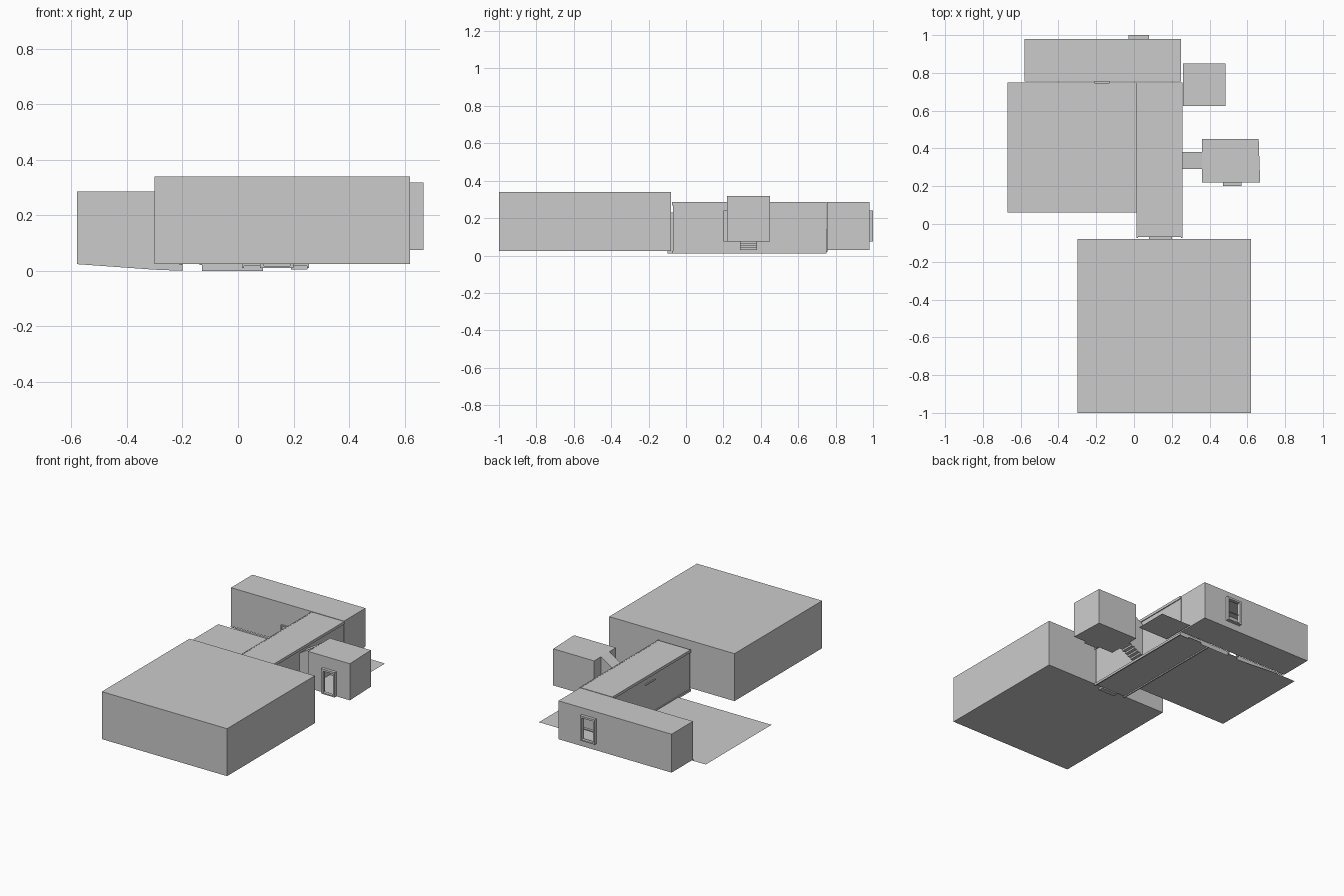
import bpy, bmesh

if "Cube" in bpy.data.objects:
    bpy.data.objects.remove(bpy.data.objects["Cube"])


def finish(name, bm, merge=True):
    if merge:
        bmesh.ops.remove_doubles(bm, verts=bm.verts, dist=1e-5)
    me = bpy.data.meshes.new(name)
    bm.to_mesh(me)
    bm.free()
    ob = bpy.data.objects.new(name, me)
    bpy.context.collection.objects.link(ob)
    return ob


def face(bm, pts):
    bm.faces.new([bm.verts.new(p) for p in pts])


def add_box(bm, x0, x1, y0, y1, z0, z1):
    vs = bmesh.ops.create_cube(bm, size=1)["verts"]
    for v in vs:
        v.co = (x1 if v.co.x > 0 else x0, y1 if v.co.y > 0 else y0, z1 if v.co.z > 0 else z0)


def boxes(name, items):
    bm = bmesh.new()
    for b in items:
        add_box(bm, *b)
    return finish(name, bm, False)


def plane(name, x0, x1, y0, y1, z):
    bm = bmesh.new()
    face(bm, [(x0, y0, z), (x1, y0, z), (x1, y1, z), (x0, y1, z)])
    return finish(name, bm)


def room(name, x0, x1, y0, y1, z0, z1, holes):
    """Hollow room of single walls; holes maps a side to (start, end, bottom, top)."""
    bm = bmesh.new()
    face(bm, [(x0, y0, z1), (x1, y0, z1), (x1, y1, z1), (x0, y1, z1)])
    face(bm, [(x0, y1, z0), (x1, y1, z0), (x1, y0, z0), (x0, y0, z0)])
    sides = {"-y": (x0, x1, lambda a, z: (a, y0, z)), "+y": (x0, x1, lambda a, z: (a, y1, z)),
             "-x": (y0, y1, lambda a, z: (x0, a, z)), "+x": (y0, y1, lambda a, z: (x1, a, z))}
    for side, (a0, a1, at) in sides.items():
        rects = [(a0, a1, z0, z1)]
        if side in holes:
            h0, h1, hb, ht = holes[side]
            rects = [(a0, h0, z0, z1), (h1, a1, z0, z1), (h0, h1, ht, z1), (h0, h1, z0, hb)]
        for p, q, b, t in rects:
            if q - p < 1e-4 or t - b < 1e-4:
                continue
            pts = [at(p, b), at(q, b), at(q, t), at(p, t)]
            face(bm, pts if side in ("-y", "+x") else pts[::-1])
    return finish(name, bm)


def door_frame(name, x0, x1, y0, y1, z0, z1, w=0.013, sill=True):
    parts = [(x0, x0 + w, y0, y1, z0, z1), (x1 - w, x1, y0, y1, z0, z1),
             (x0 + w, x1 - w, y0, y1, z1 - w, z1)]
    if sill:
        parts.append((x0 + w, x1 - w, y0, y1, z0, z0 + w * 0.6))
    boxes(name, parts)


# Main hall and its doorway to the corridor
room("main_hall", -0.30, 0.62, -1.0, -0.08, 0.025, 0.34, {"+y": (0.09, 0.19, 0.025, 0.22)})
door_frame("hall_door_frame", 0.08, 0.20, -0.10, -0.068, 0.01, 0.23)

# Corridor with top and base trims along both sides
room("corridor", 0.02, 0.25, -0.07, 0.75, 0.018, 0.285,
     {"+x": (0.29, 0.38, 0.018, 0.25), "-y": (0.09, 0.19, 0.018, 0.22), "+y": (0.09, 0.19, 0.018, 0.22)})
boxes("corridor_trim", [(x, x + 0.008, -0.075, 0.75, z, z + h)
                        for x in (0.014, 0.248) for z, h in ((0.01, 0.015), (0.268, 0.018))])
boxes("corridor_wall_ledge", [(0.012, 0.02, 0.30, 0.40, 0.228, 0.233)])

# Rear block with a framed rear door and a patio door
room("rear_block", -0.58, 0.25, 0.755, 0.98, 0.03, 0.285,
     {"+y": (-0.017, 0.067, 0.085, 0.225), "-y": (-0.20, -0.13, 0.03, 0.13)})
door_frame("rear_door_frame", -0.03, 0.08, 0.975, 1.0, 0.075, 0.24)
boxes("rear_door_rail", [(-0.017, 0.067, 0.978, 0.985, 0.145, 0.15)])
door_frame("patio_door_frame", -0.21, -0.13, 0.744, 0.757, 0.02, 0.14, 0.008, False)

# Thin ground planes
plane("west_patio", -0.67, 0.015, 0.06, 0.75, 0.02)
plane("east_patio", 0.26, 0.485, 0.625, 0.85, 0.03)

# Foundation skirt below the rear block, interrupted at the patio door
bm = bmesh.new()
for profile in ([(-0.58, 0.024), (-0.30, 0.004), (-0.20, 0.0)],
                [(-0.13, 0.0), (0.09, 0.0)], [(0.09, 0.014), (0.19, 0.014)],
                [(0.19, 0.004), (0.25, 0.004)]):
    for (xa, za), (xb, zb) in zip(profile, profile[1:]):
        face(bm, [(xa, 0.752, za), (xb, 0.752, zb), (xb, 0.752, 0.03), (xa, 0.752, 0.03)])
finish("foundation_skirt", bm)

# Raised annex, slightly wider at the front right corner
annex = room("annex", 0.36, 0.66, 0.22, 0.45, 0.075, 0.318,
             {"-y": (0.485, 0.555, 0.083, 0.228), "-x": (0.29, 0.38, 0.075, 0.27)})
for v in annex.data.vertices:
    if v.co.x > 0.6 and v.co.y < 0.3:
        v.co.x = 0.668
door_frame("annex_door_frame", 0.47, 0.57, 0.20, 0.222, 0.075, 0.24)

# Stair passage: stepped floor, side walls and sloping roof
bm = bmesh.new()
n, xa, xb, ya, yb = 5, 0.25, 0.36, 0.29, 0.38
dx, dz = (xb - xa) / n, (0.075 - 0.018) / n
top = lambda x: 0.25 + 0.069 * (x - xa) / (xb - xa)
for i in range(n):
    x, z = xa + i * dx, 0.018 + i * dz
    face(bm, [(x, yb, z), (x, ya, z), (x, ya, z + dz), (x, yb, z + dz)])
    face(bm, [(x, ya, z + dz), (x + dx, ya, z + dz), (x + dx, yb, z + dz), (x, yb, z + dz)])
    for y in (ya, yb):
        w = [(x, y, z + dz), (x + dx, y, z + dz), (x + dx, y, top(x + dx)), (x, y, top(x))]
        face(bm, w if y == ya else w[::-1])
face(bm, [(xa, ya, top(xa)), (xb, ya, top(xb)), (xb, yb, top(xb)), (xa, yb, top(xa))])
finish("stair_passage", bm)
